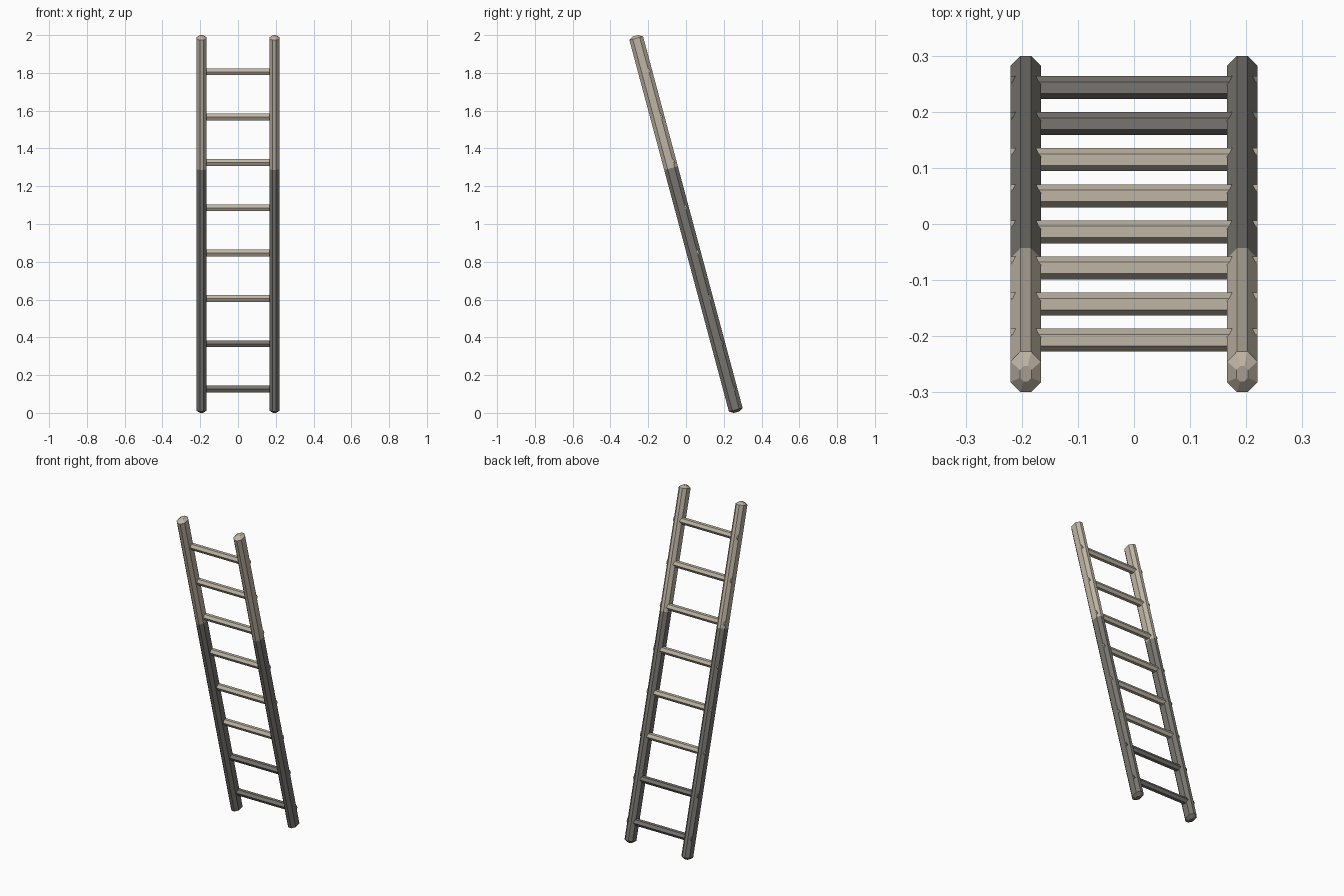
import bpy, bmesh, math
from mathutils import Matrix, Vector

if "Cube" in bpy.data.objects:
    bpy.data.objects.remove(bpy.data.objects["Cube"])

TILT = math.radians(15)
LEAN = Matrix.Rotation(TILT, 4, 'X')      # top leans towards the front
CENTRE = Vector((0, 0, 1))


def material(name, rgb):
    m = bpy.data.materials.new(name)
    m.diffuse_color = (*rgb, 1)
    m.use_nodes = True
    m.node_tree.nodes["Principled BSDF"].inputs["Base Color"].default_value = m.diffuse_color
    return m


pale = material("pale_wood", (0.52, 0.46, 0.37))
dark = material("dark_wood", (0.19, 0.178, 0.16))


def loft(name, rings, mats, dark_rows=()):
    """Join rings of points into a closed solid; chosen rows take the second material."""
    bm = bmesh.new()
    loops = [[bm.verts.new(p) for p in ring] for ring in rings]
    n = len(loops[0])
    for row, (a, b) in enumerate(zip(loops, loops[1:])):
        for i in range(n):
            j = (i + 1) % n
            f = bm.faces.new((a[i], a[j], b[j], b[i]))
            f.material_index = 1 if row in dark_rows else 0
    first = bm.faces.new(loops[0][::-1])
    first.material_index = 1 if 0 in dark_rows else 0
    bm.faces.new(loops[-1])
    bmesh.ops.recalc_face_normals(bm, faces=bm.faces)
    mesh = bpy.data.meshes.new(name)
    bm.to_mesh(mesh)
    bm.free()
    for m in mats:
        mesh.materials.append(m)
    ob = bpy.data.objects.new(name, mesh)
    bpy.context.collection.objects.link(ob)
    return ob


# Rails: chamfered posts with tapered ends, dark below the colour change
W, D = 0.0271, 0.0375                     # half width, half depth
w, d = 0.0095, 0.019                      # half lengths of the flats
section = [(w, -D), (W, -d), (W, d), (w, D), (-w, D), (-W, d), (-W, -d), (-w, -D)]
stations = [(-1.032, 0.38), (-1.018, 1), (0.306, 1), (1.018, 1), (1.032, 0.38)]
for side, x0 in (("left", -0.193), ("right", 0.193)):
    rings = [[CENTRE + LEAN @ Vector((x0 + x * k, y * k, s)) for x, y in section]
             for s, k in stations]
    loft(side + "_rail", rings, (pale, dark), dark_rows=(0, 1))

# Rungs: level six-sided bars set slightly behind the rail centre line
R, HALF = 0.0205, 0.2197
for i in range(8):
    z = 0.126 + 0.24 * i
    y = -(z - 1) * math.tan(TILT) + 0.009
    rings = [[(x, y + R * math.cos(a * math.pi / 3), z + R * math.sin(a * math.pi / 3))
              for a in range(6)] for x in (-HALF, HALF)]
    loft(f"rung_{i + 1}", rings, (dark if i < 2 else pale,))
